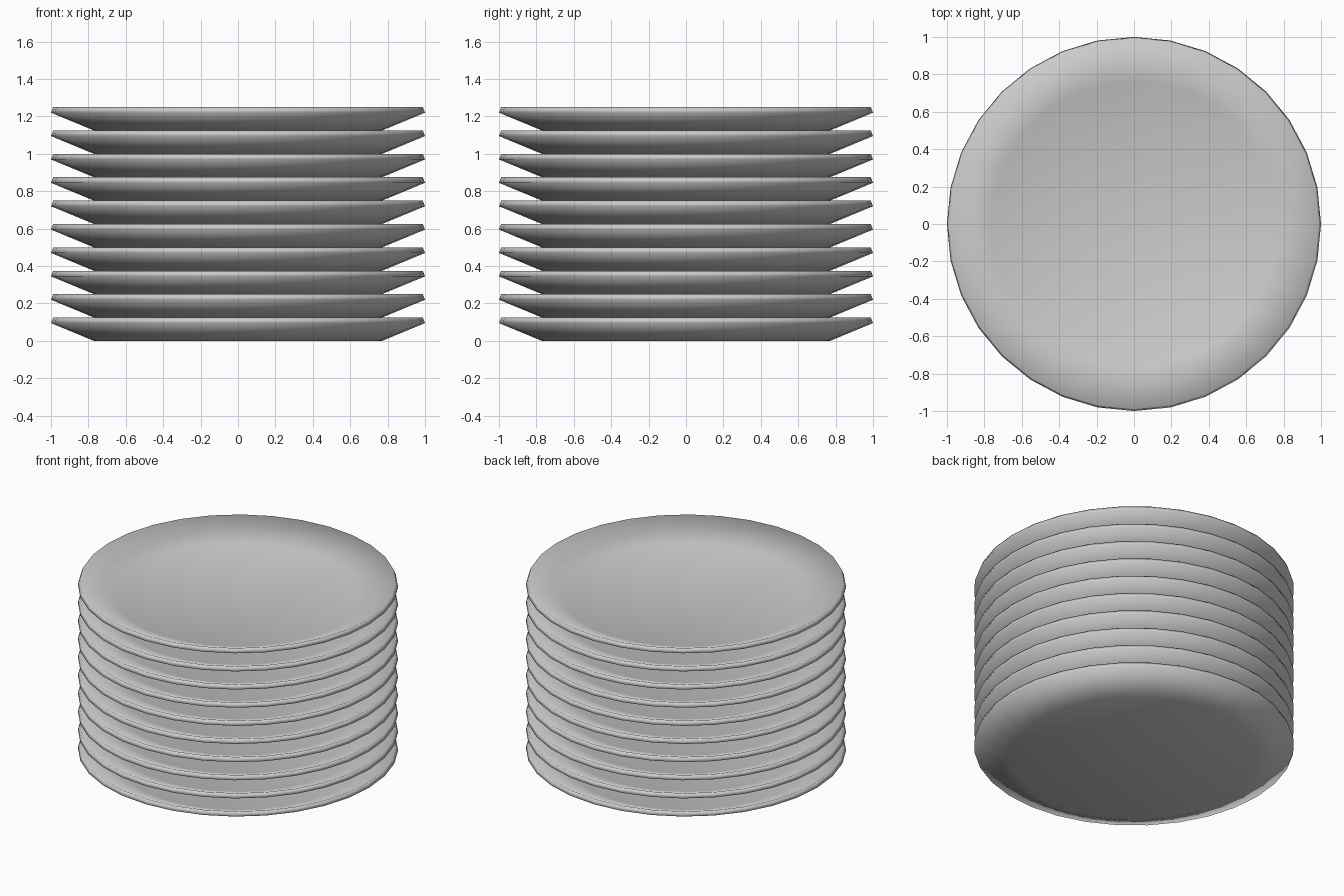
import bpy, bmesh, math

if "Cube" in bpy.data.objects:
    bpy.data.objects.remove(bpy.data.objects["Cube"])

SIDES = 32
PLATES = 10
PITCH = 0.125
# Profile (radius, z): underside edge, rim outer, rim top, dish floor edge
PROFILE = [(0.77, 0.0), (1.0, 0.095), (0.988, 0.125), (0.764, 0.032)]


def plate_mesh():
    bm = bmesh.new()
    rings = []
    for r, z in PROFILE:
        rings.append([bm.verts.new((r * math.cos(2 * math.pi * i / SIDES),
                                    r * math.sin(2 * math.pi * i / SIDES), z))
                      for i in range(SIDES)])
    # Sloped walls and rim
    for a, b in zip(rings, rings[1:]):
        for i in range(SIDES):
            j = (i + 1) % SIDES
            bm.faces.new((a[i], a[j], b[j], b[i]))
    # Flat underside and dish floor
    bm.faces.new(rings[0][::-1])
    bm.faces.new(rings[-1])
    for f in bm.faces:
        f.smooth = True
    mesh = bpy.data.meshes.new("plate")
    bm.to_mesh(mesh)
    bm.free()
    return mesh


# Stack of identical plates
mesh = plate_mesh()
for k in range(PLATES):
    plate = bpy.data.objects.new(f"plate_{k + 1}", mesh)
    plate.location.z = k * PITCH
    bpy.context.collection.objects.link(plate)
